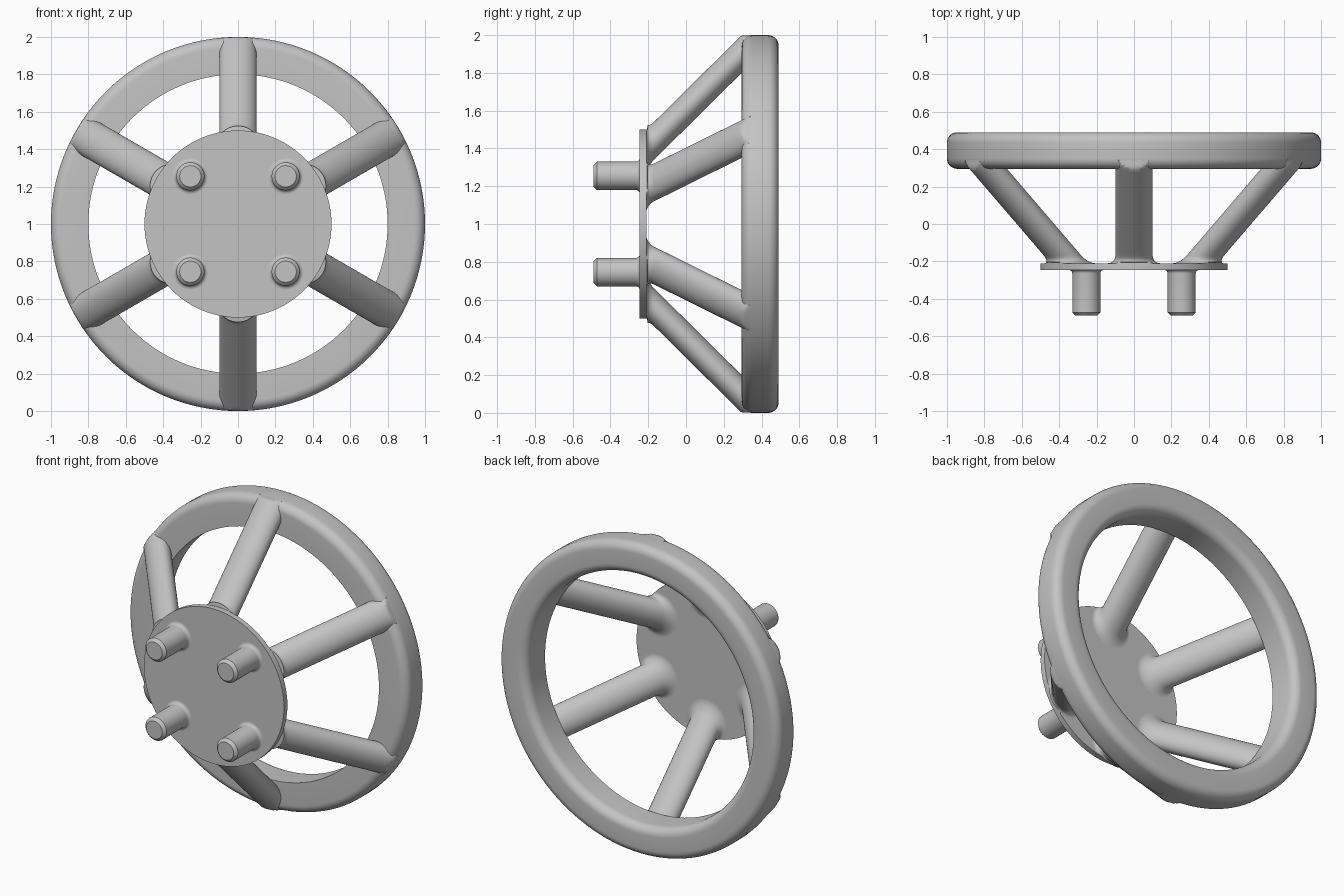
import bpy, bmesh, math
from mathutils import Vector

if "Cube" in bpy.data.objects:
    bpy.data.objects.remove(bpy.data.objects["Cube"])

grey = bpy.data.materials.new("plain grey")
grey.use_nodes = True
colour = (0.55, 0.55, 0.55, 1)
grey.diffuse_color = colour
grey.node_tree.nodes["Principled BSDF"].inputs["Base Color"].default_value = colour


def skin(name, rings, closed=False):
    """Bridge equal rings of points; cap the ends or join them up."""
    bm = bmesh.new()
    loops = [[bm.verts.new(p) for p in ring] for ring in rings]
    n = len(loops[0])
    pairs = list(zip(loops, loops[1:]))
    if closed:
        pairs.append((loops[-1], loops[0]))
    else:
        bm.faces.new(loops[0])
        bm.faces.new(loops[-1])
    for a, b in pairs:
        for i in range(n):
            j = (i + 1) % n
            bm.faces.new((a[i], a[j], b[j], b[i]))
    bmesh.ops.recalc_face_normals(bm, faces=bm.faces)
    mesh = bpy.data.meshes.new(name)
    bm.to_mesh(mesh)
    bm.free()
    mesh.materials.append(grey)
    ob = bpy.data.objects.new(name, mesh)
    bpy.context.collection.objects.link(ob)
    bpy.ops.object.select_all(action='DESELECT')
    ob.select_set(True)
    bpy.context.view_layer.objects.active = ob
    bpy.ops.object.shade_smooth_by_angle(angle=math.radians(30))
    return ob


def circle(r, y, n, cx=0, cz=1):
    turn = [math.tau * i / n for i in range(n)]
    return [Vector((cx + r * math.cos(a), y, cz + r * math.sin(a))) for a in turn]


def lathe(name, profile, n, cx=0, cz=1, closed=False):
    return skin(name, [circle(r, y, n, cx, cz) for r, y in profile], closed)


def arc(cr, cy, radius, start, end, steps=8):
    angles = [math.radians(start + (end - start) * i / steps) for i in range(steps + 1)]
    return [(cr + radius * math.cos(a), cy + radius * math.sin(a)) for a in angles]


# Rim: crisp inner front edge, the other edges rounded
FRONT, BACK, FILLET = 0.295, 0.49, 0.055
rim = [(0.8, FRONT)]
rim += arc(1 - FILLET, FRONT + FILLET, FILLET, -90, 0)
rim += arc(1 - FILLET, BACK - FILLET, FILLET, 0, 90)
rim += arc(0.8 + FILLET, BACK - FILLET, FILLET, 90, 180)
lathe("rim", rim, 128, closed=True)

# Hub plate
PLATE_FRONT, PLATE_BACK = -0.245, -0.21
lathe("hub_plate", [(0.5, PLATE_FRONT), (0.5, PLATE_BACK)], 96)

# Studs: flared base, chamfered tip
stud = arc(0.095, PLATE_FRONT - 0.02, 0.02, 90, 180, 5)
stud += [(0.075, -0.472), (0.057, -0.49)]
for side, sx in (("left", 1), ("right", -1)):
    for level, sz in (("upper", 1), ("lower", -1)):
        lathe(f"stud_{level}_{side}", stud, 40, sx * 0.255, 1 + sz * 0.255)


# Spokes: slanted round bars, flared at the hub and trimmed flush with the rim
def spoke(name, angle):
    flare, steps = 0.04, 40
    sections = [(r, y) for r, y in arc(0.1 + flare, PLATE_BACK + flare, flare, 270, 180)]
    start = sections[-1][1]
    sections += [(0.1, start + (0.37 - start) * i / steps) for i in range(1, steps + 1)]
    rings = []
    for r, y in sections:
        reach = 0.4 + (y - PLATE_BACK) * 0.5 / (FRONT - PLATE_BACK)
        ring = circle(r, y, 48, reach * math.cos(angle), 1 + reach * math.sin(angle))
        limit = 0.5 if y < PLATE_BACK + 0.005 else 0.999
        for p in ring:
            d = math.hypot(p.x, p.z - 1)
            if d > limit:
                p.x *= limit / d
                p.z = 1 + (p.z - 1) * limit / d
        rings.append(ring)
    skin(name, rings)


for k in range(6):
    spoke(f"spoke_{k + 1}", math.radians(90 + 60 * k))
